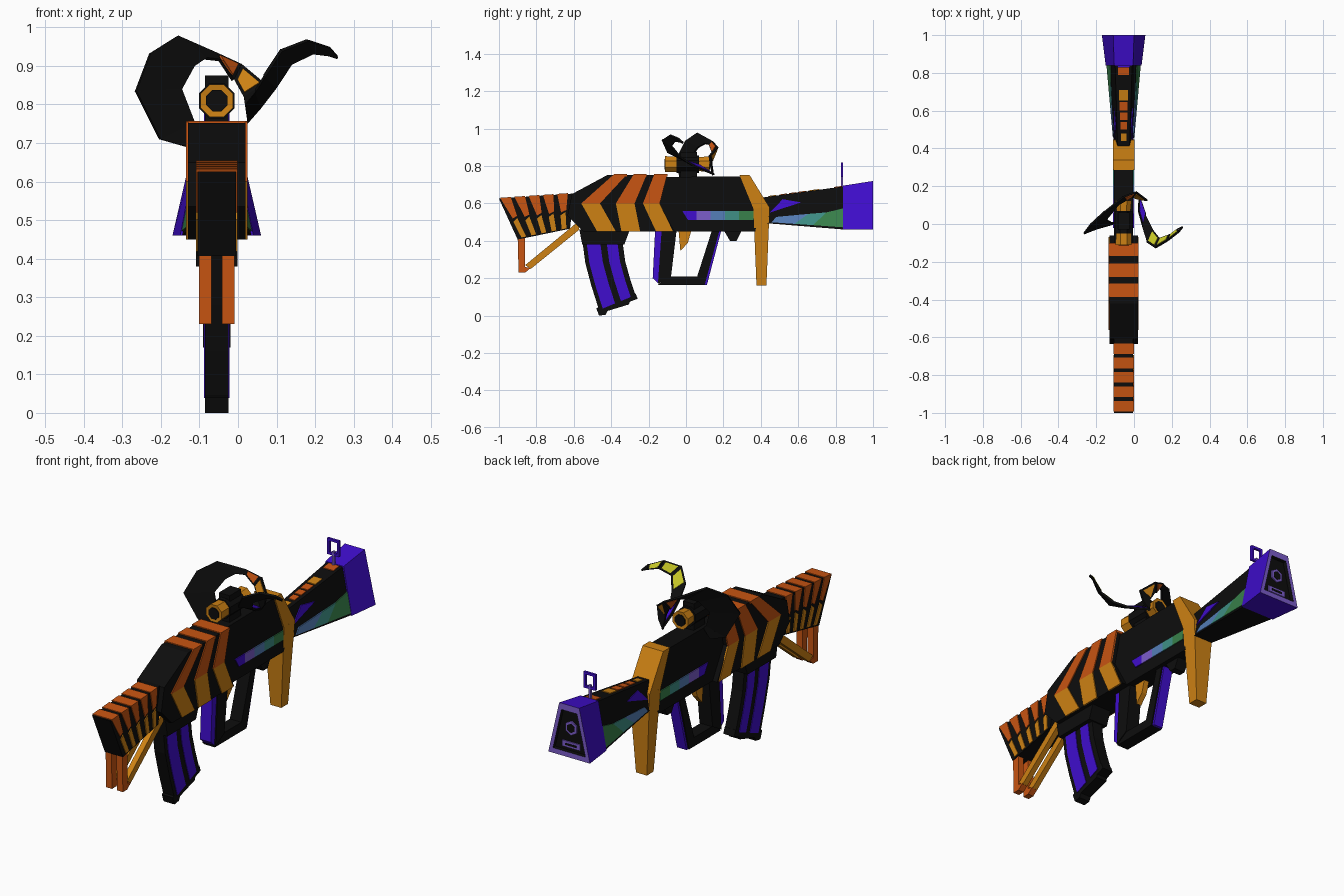
import bpy, bmesh, math
from mathutils import Vector

if "Cube" in bpy.data.objects:
    bpy.data.objects.remove(bpy.data.objects["Cube"])

CX = -0.055  # centre plane of the rifle


def material(name, rgb):
    m = bpy.data.materials.new(name)
    m.use_nodes = True
    m.diffuse_color = (*rgb, 1)
    m.node_tree.nodes["Principled BSDF"].inputs["Base Color"].default_value = (*rgb, 1)
    return m


BLACK = material("black", (.004, .004, .004))
ORANGE = material("orange", (.58, .09, .006))
AMBER = material("amber", (.61, .22, .007))
PURPLE = material("purple", (.05, .004, .61))
LAVENDER = material("lavender", (.2, .11, .6))
STEEL = material("steel_blue", (.09, .21, .48))
TEAL = material("teal", (.05, .28, .24))
GREEN = material("green", (.04, .22, .07))
YELLOW = material("yellow", (.58, .58, .02))


def make(name, *solids):
    """Each solid is (rings, material or one material per segment)."""
    bm, used = bmesh.new(), []
    for rings, mats in solids:
        if not isinstance(mats, list):
            mats = [mats] * (len(rings) - 1)
        loops = [[bm.verts.new(p) for p in r] for r in rings]
        faces = [(loops[0], mats[0]), (loops[-1], mats[-1])]
        for a, b, m in zip(loops, loops[1:], mats):
            n = len(a)
            faces += [((a[i], a[(i + 1) % n], b[(i + 1) % n], b[i]), m) for i in range(n)]
        for verts, m in faces:
            if m not in used:
                used.append(m)
            bm.faces.new(verts).material_index = used.index(m)
    bmesh.ops.recalc_face_normals(bm, faces=bm.faces)
    mesh = bpy.data.meshes.new(name)
    bm.to_mesh(mesh)
    bm.free()
    for m in used:
        mesh.materials.append(m)
    ob = bpy.data.objects.new(name, mesh)
    bpy.context.collection.objects.link(ob)
    return ob


def prism(profile, hw, mat, cx=CX):
    """Side profile (y, z) with half width hw, a number or a function of z."""
    w = hw if callable(hw) else lambda z: hw
    return ([[(cx + s * w(z), y, z) for y, z in profile] for s in (1, -1)], mat)


def box(x, hw, y0, y1, z0, z1, mat):
    return prism([(y0, z0), (y1, z0), (y1, z1), (y0, z1)], hw, mat, x)


def plates(profile, hw, mat, t=.005):
    """The same thin painted plate on both sides."""
    return [([[(CX + s * (hw + d), y, z) for y, z in profile] for d in (-.002, t)], mat)
            for s in (1, -1)]


def disc(y, r, n, z, sx=1):
    return [(CX + sx * r * math.cos((i + .5) * math.tau / n), y,
             z + r * math.sin((i + .5) * math.tau / n)) for i in range(n)]


def mix(a, b, t):
    return tuple(p + (q - p) * t for p, q in zip(a, b))


# Receiver: wide rear half, narrow front half
W, F = .075, .05
make("receiver_rear", prism([(-.61, .65), (-.42, .752), (-.106, .752), (-.145, .6), (-.06, .45),
                             (-.55, .45), (-.634, .535)], W, BLACK))
make("receiver_front", prism([(-.3, .74), (.33, .745), (.4, .6), (.37, .45), (-.3, .45)], F, BLACK))

# Chevron stripes: top band, orange upper arm, amber lower arm
stripes = []
for top, apex, low, w in ((-.386, -.56, -.475, .1), (-.28, -.375, -.345, .1), (-.17, -.23, -.16, .09)):
    end = top + .07
    stripes.append(box(CX, W + .005, top, end, .745, .757, ORANGE))
    stripes += plates([(top, .755), (end, .755), (apex + w, .6), (apex, .6)], W, ORANGE)
    stripes += plates([(apex, .6), (apex + w, .6), (low + w, .45), (low, .45)], W, AMBER)
make("receiver_chevrons", *stripes)

# Colour-fading side strip
strip = []
for i, m in enumerate((PURPLE, LAVENDER, STEEL, TEAL, GREEN)):
    a, b = -.02 + i * .076, .056 + i * .076
    strip += plates([(a, .56), (b, .56), (b, .512), (a + (.03 if i == 0 else 0), .512)], F, m)
make("fading_strip", *strip)

# Shoulder stock with striped panels
TL, TR, BL, BR = (-1, .626), (-.6, .653), (-.9, .407), (-.62, .465)
SW = .05
make("stock", prism([TL, TR, BR, BL], SW, BLACK))


def stock(u, v):
    return mix(mix(BL, BR, u), mix(TL, TR, u), v)


paint = []
for i in range(5):
    u = .02 + i * .19
    a, b = stock(u, 1), stock(u + .14, 1)
    paint.append(prism([a, b, (b[0], b[1] + .004), (a[0], a[1] + .004)], SW + .004, ORANGE))
    paint += plates([a, b, stock(u + .13, .55), stock(u + .05, .5)], SW, ORANGE, .004)
    paint += plates([stock(u + .04, .42), stock(u + .12, .5), stock(u + .15, .03), stock(u + .06, .03)],
                    SW, AMBER, .004)
make("stock_stripes", *paint)

# Twin struts under the stock
for side, x in (("left", CX + .03), ("right", CX - .03)):
    make(side + "_stock_strut",
         prism([(-.9, .42), (-.86, .42), (-.86, .26), (-.83, .255), (-.86, .23), (-.895, .23)], .016, ORANGE, x),
         prism([(-.86, .27), (-.58, .5), (-.57, .46), (-.83, .25)], .014, AMBER, x))

# Magazine well and curved magazine
make("magazine_well", prism([(-.57, .46), (-.3, .46), (-.33, .38), (-.555, .38)], .054, BLACK))
back = [(-.554, .4), (-.538, .28), (-.506, .16), (-.465, .03)]
front = [(-.34, .4), (-.325, .29), (-.3, .2), (-.27, .11)]
make("magazine", prism(back + front[::-1], .03, BLACK))
panels = []
for u0, u1 in ((.1, .44), (.6, .87)):
    for i in range(3):
        panels += plates([mix(back[i], front[i], u0), mix(back[i], front[i], u1),
                          mix(back[i + 1], front[i + 1], u1), mix(back[i + 1], front[i + 1], u0)],
                         .03, PURPLE, .003)
make("magazine_panels", *panels)
make("magazine_base", prism([(-.48, .04), (-.27, .12), (-.258, .09), (-.3, .075), (-.305, .06), (-.42, .025),
                             (-.43, .005), (-.465, 0)], .03, BLACK))

# Grip and guard loop with purple edges
make("grip", prism([(-.13, .46), (-.05, .46), (-.08, .21), (-.15, .17)], .036, BLACK),
     prism([(-.165, .46), (-.125, .46), (-.145, .17), (-.178, .2)], .03, PURPLE))
make("guard_floor", prism([(-.15, .165), (.1, .165), (.1, .21), (-.1, .21)], .032, BLACK))
make("guard_front", prism([(.14, .46), (.18, .46), (.1, .165), (.06, .21)], .032, BLACK),
     prism([(.17, .46), (.19, .46), (.112, .165), (.095, .165)], .026, PURPLE))
make("trigger", prism([(-.04, .46), (.03, .46), (.01, .39), (-.03, .345)], .014, AMBER))
make("lower_lug", prism([(.2, .46), (.3, .46), (.27, .4), (.235, .4)], .03, BLACK))

# Foregrip wrapping the front of the receiver
make("foregrip", prism([(.286, .752), (.34, .752), (.447, .578), (.36, .573)], .057, AMBER),
     prism([(.36, .575), (.447, .58), (.43, .16), (.377, .16)], lambda z: .03 + (z - .16) * .065, AMBER))


# Flared barrel of trapezoid section, described by (y, bottom z, top z, bottom width, top width)
def section(y, zb, zt, wb, wt):
    return [(CX - wb, y, zb), (CX + wb, y, zb), (CX + wt, y, zt), (CX - wt, y, zt)]


S0, S1 = (.36, .5, .625, .045, .03), (.85, .46, .692, .09, .045)
make("barrel", ([section(*S0), section(*S1)], BLACK))


def flare(u, v, s, d):
    y, zb, zt, wb, wt = mix(S0, S1, u)
    return (CX + s * (wb + (wt - wb) * v + d), y, zb + (zt - zb) * v)


facets = []
for m, tri in ((PURPLE, ((.18, .4), (.32, .85), (.52, .7))), (STEEL, ((.2, .05), (.25, .25), (.6, .36), (.45, .05))),
               (TEAL, ((.45, .05), (.6, .36), (.8, .4), (.65, .05))), (GREEN, ((.65, .05), (.8, .4), (1, .5), (1, .05)))):
    facets += [([[flare(u, v, s, d) for u, v in tri] for d in (-.003, .004)], m) for s in (1, -1)]
make("barrel_facets", *facets)
tiles = []
for y, depth, m in ((.44, .04, AMBER), (.5, .04, ORANGE), (.55, .04, ORANGE), (.6, .045, ORANGE),
                    (.655, .055, AMBER), (.79, .045, ORANGE)):
    z0, z1 = (mix(S0, S1, (t - .36) / .49)[2] for t in (y, y + depth))
    tiles.append(prism([(y, z0 - .003), (y + depth, z1 - .003), (y + depth, z1 + .004), (y, z0 + .004)],
                       .015 + (y - .44) * .04, m))
make("barrel_top_tiles", *tiles)

# Muzzle box with recessed end plate
rim = section(1, .46, .72, .115, .055)
core = Vector((CX, 1, .575))
inner = [core + (Vector(p) - core) * .78 for p in rim]
make("muzzle", ([section(.84, .46, .695, .095, .05), rim, inner, [p - Vector((0, .02, 0)) for p in inner]],
                [PURPLE, LAVENDER, BLACK]))
make("muzzle_port", ([disc(.97, .036, 6, .6), disc(.986, .036, 6, .6)], LAVENDER),
     ([disc(.98, .023, 6, .6), disc(.988, .023, 6, .6)], BLACK))
make("muzzle_slot", box(CX, .05, .97, .986, .5, .53, LAVENDER), box(CX, .03, .98, .988, .51, .52, BLACK))

# Front sight: square frame on a post
make("front_sight", box(CX, .006, .828, .84, .68, .76, LAVENDER), box(CX, .033, .828, .84, .74, .752, PURPLE),
     box(CX, .033, .828, .84, .808, .82, PURPLE), box(CX - .027, .006, .828, .84, .74, .82, PURPLE),
     box(CX + .027, .006, .828, .84, .74, .82, PURPLE))

# Scope with amber bells
SZ = .81
make("scope", ([disc(-.05, .05, 8, SZ), disc(.07, .05, 8, SZ)], BLACK),
     ([disc(y, r, 8, SZ) for y, r in ((-.11, .029), (-.112, .046), (-.05, .044))], AMBER),
     ([disc(y, r, 8, SZ) for y, r in ((.07, .04), (.125, .046), (.123, .029))], AMBER),
     box(CX, .03, -.03, .06, .74, .875, BLACK))
make("scope_lenses", *[([disc(y, .03, 8, SZ), disc(y + .004, .03, 8, SZ)], BLACK) for y in (-.115, .124)])


# Curved horns: bands of quads between an outer and an inner edge
def slab(quad, t0, t1, mat, shrink=1):
    q = [Vector(p) for p in quad]
    n = (q[2] - q[0]).cross(q[3] - q[1]).normalized()
    c = sum(q, Vector()) / len(q)
    return ([[c + (p - c) * shrink + n * t for p in q] for t in (t0, t1)], mat)


def horn(name, pairs, patches, t0):
    parts = []
    for i, ((a, b), (c, d)) in enumerate(zip(pairs, pairs[1:])):
        quad = (a, c, d, b)
        parts.append(slab(quad, 0, .01, BLACK))
        if i in patches:
            parts.append(slab(quad, t0, .013, patches[i], .72))
    make(name, *parts)


horn("right_horn", [((-.13, -.01, .69), (-.1, .0, .74)), ((-.2, -.03, .71), (-.112, .0, .755)),
                    ((-.263, -.055, .835), (-.145, .02, .84)), ((-.225, -.005, .935), (-.112, .06, .9)),
                    ((-.155, .06, .979), (-.08, .1, .922)), ((-.055, .14, .935), (-.045, .12, .918)),
                    ((.01, .165, .905), (-.01, .14, .865)), ((.07, .12, .855), (.015, .13, .82)),
                    ((.055, .13, .79), (.025, .14, .75))],
     {5: ORANGE, 6: AMBER}, -.003)
horn("left_horn", [((.02, .07, .8), (.025, .15, .75)), ((.045, -.02, .83), (.06, .05, .79)),
                   ((.07, -.1, .87), (.1, -.03, .842)), ((.115, -.13, .938), (.14, -.08, .903)),
                   ((.182, -.09, .964), (.195, -.06, .93)), ((.24, -.045, .945), (.235, -.03, .925)),
                   ((.26, -.02, .922), (.257, -.02, .918))],
     {0: PURPLE, 2: YELLOW, 3: YELLOW, 4: YELLOW}, .005)
